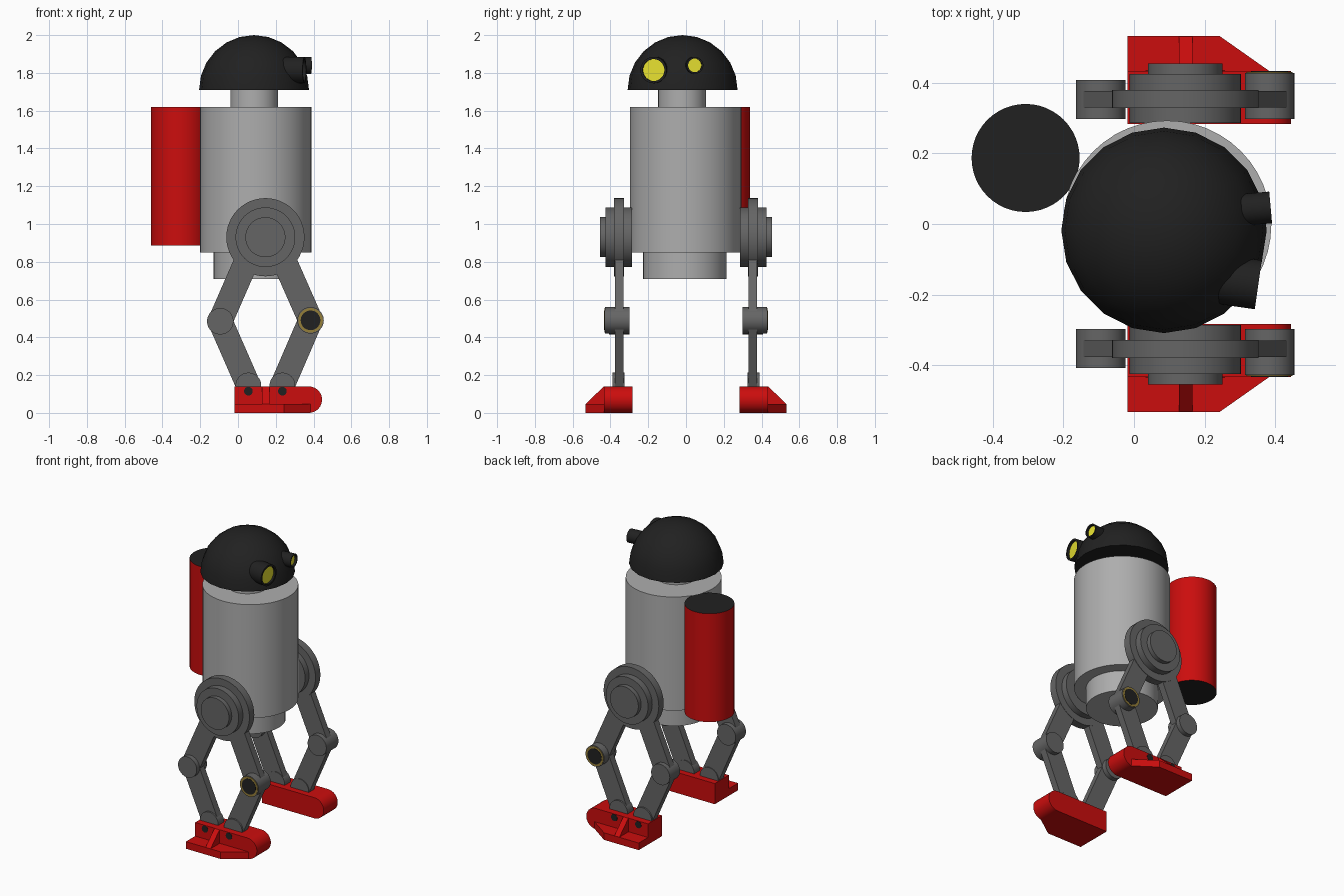
import bpy, bmesh, math
from mathutils import Vector, Matrix

if "Cube" in bpy.data.objects:
    bpy.data.objects.remove(bpy.data.objects["Cube"])


def material(name, colour):
    m = bpy.data.materials.new(name)
    m.diffuse_color = (*colour, 1)
    m.use_nodes = True
    m.node_tree.nodes["Principled BSDF"].inputs["Base Color"].default_value = m.diffuse_color
    return m


RED = material("red", (0.60, 0.004, 0.004))
BLACK = material("black", (0.015, 0.015, 0.015))
YELLOW = material("yellow", (0.80, 0.75, 0.03))
GOLD = material("gold", (0.30, 0.21, 0.04))
DARK = material("dark_grey", (0.13, 0.13, 0.13))
LIGHT = material("light_grey", (0.42, 0.42, 0.42))


def finish(name, bm, mat, mirror):
    bmesh.ops.remove_doubles(bm, verts=bm.verts[:], dist=1e-5)
    bmesh.ops.recalc_face_normals(bm, faces=bm.faces[:])
    mesh = bpy.data.meshes.new(name)
    bm.to_mesh(mesh)
    bm.free()
    mesh.materials.append(mat)
    ob = bpy.data.objects.new(name, mesh)
    bpy.context.collection.objects.link(ob)
    bpy.ops.object.select_all(action='DESELECT')
    ob.select_set(True)
    bpy.context.view_layer.objects.active = ob
    bpy.ops.object.shade_smooth_by_angle(angle=math.radians(35))
    if mirror:
        mod = ob.modifiers.new("other_side", 'MIRROR')
        mod.use_axis = (False, True, False)
    return ob


def lathe(name, profile, mat, centre=(0, 0, 0), axis=(0, 0, 1), segs=48, mirror=False):
    """Revolve (radius, height) points about an axis."""
    bm = bmesh.new()
    vs = [bm.verts.new((r, 0, h)) for r, h in profile]
    es = [bm.edges.new(p) for p in zip(vs, vs[1:])]
    bmesh.ops.spin(bm, geom=vs + es, cent=(0, 0, 0), axis=(0, 0, 1),
                   angle=math.tau, steps=segs, use_merge=False)
    turn = Vector(axis).to_track_quat('Z', 'Y').to_matrix().to_4x4()
    bm.transform(Matrix.Translation(centre) @ turn)
    return finish(name, bm, mat, mirror)


def rod(r, lo, hi):
    return [(0, lo), (r, lo), (r, hi), (0, hi)]


def side_disc(name, x, z, r, near, far, mat=DARK):
    """Mirrored disc on the side of a leg, from |y| near to far."""
    return lathe(name, rod(r, near, far), mat, (x, 0, z), (0, -1, 0), mirror=True)


def prism(name, pts, offset, mat):
    """Mirrored solid: polygon swept along an offset."""
    bm = bmesh.new()
    face = bm.faces.new([bm.verts.new(p) for p in pts])
    out = bmesh.ops.extrude_face_region(bm, geom=[face], use_keep_orig=True)
    bmesh.ops.translate(bm, vec=offset,
                        verts=[g for g in out['geom'] if isinstance(g, bmesh.types.BMVert)])
    return finish(name, bm, mat, True)


def leg_bar(name, a, b, width=0.13):
    a, b = Vector(a), Vector(b)
    d = (b - a).normalized()
    n = Vector((-d.y, d.x)) * width / 2
    pts = [(p.x, -0.33, p.y) for p in (a + n, b + n, b - n, a - n)]
    prism(name, pts, (0, -0.047, 0), DARK)


# Body, waist and neck
lathe("body", rod(0.295, 0.85, 1.62), LIGHT, (0.094, -0.002, 0))
lathe("waist", rod(0.221, 0.71, 0.86), LIGHT, (0.092, -0.006, 0))
lathe("neck", rod(0.127, 1.60, 1.73), LIGHT, (0.086, -0.02, 0))

# Head dome
arc = [(0.291 * math.cos(math.radians(a)), 0.29 * math.sin(math.radians(a)))
       for a in range(0, 90, 15)]
lathe("head_dome", [(0, 0)] + arc + [(0, 0.29)], BLACK, (0.085, -0.018, 1.71), segs=20)

# Eyes: hollow housings with a recessed lens
for name, pos, aim, r, lens, depth in (
        ("large_eye", (0.352, -0.172, 1.815), (0.98, -0.14, 0), 0.07, 0.058, 0.12),
        ("small_eye", (0.387, 0.047, 1.84), (1, 0.09, 0), 0.045, 0.036, 0.10)):
    lathe(name + "_housing", [(0, -depth), (r, -depth), (r, 0), (lens, 0),
                              (lens, -0.02), (0, -0.02)], BLACK, pos, aim)
    lathe(name + "_lens", rod(lens, -0.025, -0.015), YELLOW, pos, aim)

# Back tank with black ends
tank = lathe("back_tank", rod(0.153, 0.885, 1.62), RED, (-0.307, 0.187, 0))
tank.data.materials.append(BLACK)
for p in tank.data.polygons:
    p.material_index = int(abs(p.normal.z) > 0.5)

# Hips
HX, HZ = 0.145, 0.93
side_disc("hip_drum", HX, HZ, 0.158, 0.286, 0.425)
side_disc("hip_flange", HX, HZ, 0.207, 0.328, 0.38)
side_disc("hip_cap", HX, HZ, 0.106, 0.40, 0.455)

# Legs: front and rear linkages with knees and ankles
for end, hip_x, knee, ankle, far in (
        ("rear", 0.10, (-0.094, 0.485), (0.055, 0.145), 0.408),
        ("front", 0.19, (0.384, 0.49), (0.235, 0.145), 0.428)):
    leg_bar(end + "_upper_leg", (hip_x, HZ), knee)
    leg_bar(end + "_lower_leg", knee, ankle)
    side_disc(end + "_knee", *knee, 0.07, 0.298, far)
    side_disc(end + "_ankle", *ankle, 0.068, 0.325, 0.388)
    side_disc(end + "_foot_bolt_hole", ankle[0], 0.115, 0.023, 0.40, 0.4345, BLACK)
side_disc("knee_ring", 0.384, 0.49, 0.065, 0.42, 0.431, GOLD)
side_disc("knee_port", 0.384, 0.49, 0.052, 0.42, 0.433, BLACK)

# Feet: round-toed block, tapered side plate and rib
toe = [(0.375 + 0.07 * math.cos(t), -0.283, 0.07 + 0.07 * math.sin(t))
       for t in (math.radians(-90 + 12 * i) for i in range(16))]
prism("foot_block", [(-0.018, -0.283, 0.14), (-0.018, -0.283, 0)] + toe,
      (0, -0.15, 0), RED)
prism("foot_plate", [(-0.018, -0.42, 0), (-0.018, -0.532, 0), (0.243, -0.532, 0),
                     (0.385, -0.432, 0), (0.385, -0.42, 0)], (0, 0, 0.048), RED)
prism("foot_rib", [(0.128, -0.42, 0.14), (0.128, -0.435, 0.14), (0.128, -0.532, 0.047),
                   (0.128, -0.42, 0.03)], (0.038, 0, 0), RED)
